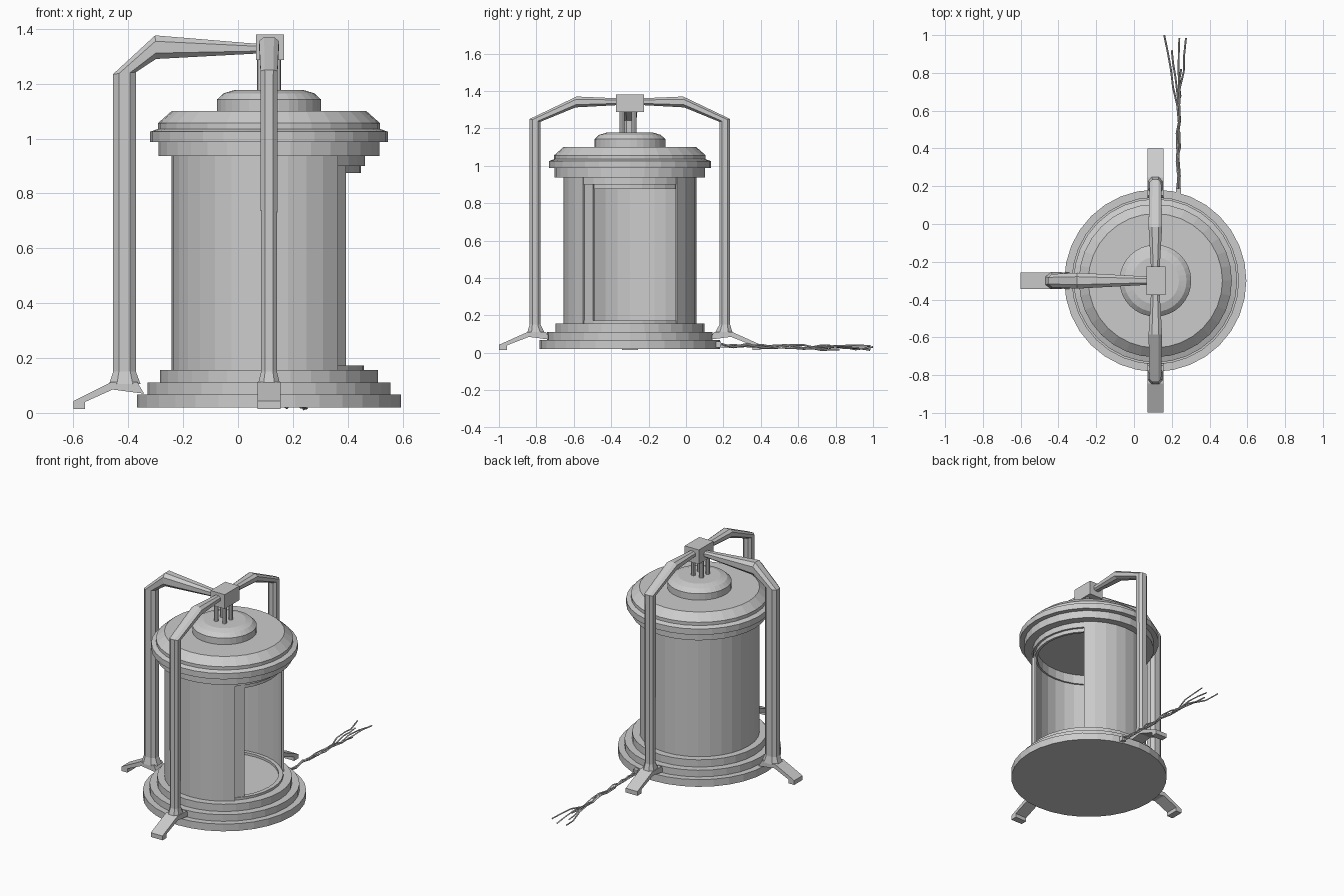
import bpy, bmesh, math, random
from mathutils import Vector, Matrix

if "Cube" in bpy.data.objects:
    bpy.data.objects.remove(bpy.data.objects["Cube"])

CX, CY = 0.113, -0.3
CENTER = Matrix.Translation((CX, CY, 0))
SEG = 32


def finish(bm, name, matrix=CENTER):
    bmesh.ops.remove_doubles(bm, verts=bm.verts, dist=1e-5)
    bmesh.ops.recalc_face_normals(bm, faces=bm.faces)
    me = bpy.data.meshes.new(name)
    bm.to_mesh(me)
    bm.free()
    ob = bpy.data.objects.new(name, me)
    ob.matrix_world = matrix
    bpy.context.collection.objects.link(ob)
    return ob


def lathe(name, profile, start=0, steps=SEG):
    """Sweep a closed (r, z) profile round the axis; partial sweeps get end caps."""
    bm = bmesh.new()
    full = steps == SEG
    rings = []
    for i in range(steps if full else steps + 1):
        a = math.radians(start) + 2 * math.pi * i / SEG
        rings.append([bm.verts.new((r * math.cos(a), r * math.sin(a), z)) for r, z in profile])
    n = len(profile)
    for i in range(steps):
        p, q = rings[i], rings[(i + 1) % len(rings)]
        for k in range(n):
            m = (k + 1) % n
            if profile[k][0] == 0 and profile[m][0] == 0:
                continue
            bm.faces.new((p[k], p[m], q[m], q[k]))
    if not full:
        bm.faces.new(rings[0])
        bm.faces.new(rings[-1][::-1])
    return finish(bm, name)


def tube_ring(r0, r1, z0, z1):
    return [(r0, z0), (r1, z0), (r1, z1), (r0, z1)]


def box(name, lo, hi):
    bm = bmesh.new()
    bmesh.ops.create_cube(bm, size=1)
    lo, hi = Vector(lo), Vector(hi)
    bmesh.ops.scale(bm, vec=hi - lo, verts=bm.verts)
    bmesh.ops.translate(bm, vec=(lo + hi) / 2, verts=bm.verts)
    return finish(bm, name, Matrix())


# Stepped base
lathe("base", [(0, 0.02), (0.482, 0.02), (0.482, 0.067), (0.443, 0.067), (0.443, 0.11),
               (0.398, 0.11), (0.398, 0.157), (0, 0.157)])

# Chamber wall, open on the right side, with full rims above and below
lathe("chamber_wall", tube_ring(0.343, 0.355, 0.155, 0.94), 45, 24)
lathe("upper_rim", tube_ring(0.335, 0.35, 0.9, 0.94))
lathe("upper_track", tube_ring(0.32, 0.336, 0.875, 0.94))
lathe("lower_rim", tube_ring(0.32, 0.347, 0.155, 0.172))
lathe("sliding_door", tube_ring(0.331, 0.342, 0.172, 0.9), -35 - 8 * 11.25, 8)

# Lid and cap
lathe("lid", [(0, 0.937), (0.402, 0.937), (0.402, 0.987), (0.433, 0.987), (0.433, 1.025),
              (0.405, 1.035), (0.405, 1.056), (0.355, 1.1), (0, 1.1)])
lathe("cap", [(0, 1.1), (0.19, 1.1), (0.19, 1.142), (0.165, 1.165), (0.125, 1.177), (0, 1.177)])

# Hanging rods and the block that joins the arms
for i in range(4):
    a = math.pi / 4 + i * math.pi / 2
    bm = bmesh.new()
    bmesh.ops.create_cone(bm, cap_ends=True, segments=8, radius1=0.014, radius2=0.014, depth=0.14)
    x, y = CX + 0.042 * math.cos(a), CY - 0.01 + 0.045 * math.sin(a)
    finish(bm, f"hanging_rod_{i}", Matrix.Translation((x, y, 1.235)))
box("arm_hub", (0.065, -0.375, 1.287), (0.167, -0.225, 1.38))


def leg(name, angle, sections, foot, foot_half):
    """Bent chamfered arm from (outer, inner, half width) sections, plus a sloping foot."""
    matrix = CENTER @ Matrix.Rotation(math.radians(angle), 4, 'Z')
    bm = bmesh.new()
    rings = []
    for (ro, zo), (ri, zi), w in sections:
        ring = []
        for t, s in ((0, -.5), (0, .5), (.25, 1), (.75, 1), (1, .5), (1, -.5), (.75, -1), (.25, -1)):
            ring.append(bm.verts.new((ro + (ri - ro) * t, s * w, zo + (zi - zo) * t)))
        rings.append(ring)
    for p, q in zip(rings, rings[1:]):
        for k in range(8):
            m = (k + 1) % 8
            bm.faces.new((p[k], p[m], q[m], q[k]))
    bm.faces.new(rings[0])
    bm.faces.new(rings[-1])
    finish(bm, name, matrix)
    bm = bmesh.new()
    face = bm.faces.new([bm.verts.new((r, -foot_half, z)) for r, z in foot])
    out = bmesh.ops.extrude_face_region(bm, geom=[face])
    verts = [g for g in out["geom"] if isinstance(g, bmesh.types.BMVert)]
    bmesh.ops.translate(bm, vec=(0, 2 * foot_half, 0), verts=verts)
    finish(bm, name + "_foot", matrix)


# Left leg is a little heavier than the front and back pair
foot = [(0.713, 0.015), (0.713, 0.043), (0.575, 0.112), (0.48, 0.112), (0.455, 0.07),
        (0.57, 0.085), (0.67, 0.04), (0.67, 0.015)]
leg("left_leg", 180,
    [((0.583, 0.105), (0.468, 0.105), 0.045), ((0.568, 0.15), (0.485, 0.15), 0.035),
     ((0.568, 1.235), (0.485, 1.242), 0.035), ((0.415, 1.376), (0.412, 1.29), 0.042),
     ((0.04, 1.345), (0.04, 1.31), 0.022)], foot, 0.043)
foot_pair = [(r - 0.014 if r > 0.6 else r - 0.03, z) for r, z in foot]
for name, angle in (("front_leg", 270), ("back_leg", 90)):
    leg(name, angle,
        [((0.55, 0.105), (0.455, 0.105), 0.04), ((0.536, 0.15), (0.478, 0.15), 0.029),
         ((0.536, 1.25), (0.478, 1.235), 0.031), ((0.285, 1.37), (0.29, 1.312), 0.036),
         ((0.05, 1.36), (0.05, 1.325), 0.022)], foot_pair, 0.042)

# Cable socket and frayed wires
box("cable_socket", (0.222, 0.155, 0.028), (0.25, 0.187, 0.06))
random.seed(4)
ends = [(0.16, 1.0), (0.2, 0.92), (0.24, 0.985), (0.275, 0.985), (0.25, 0.82)]
for i, (ex, ey) in enumerate(ends):
    cu = bpy.data.curves.new(f"wire_{i}", 'CURVE')
    cu.dimensions = '3D'
    cu.bevel_depth = 0.005
    cu.bevel_resolution = 0
    cu.use_fill_caps = True
    sp = cu.splines.new('POLY')
    pts = []
    for k in range(7):
        pts.append((0.235 + random.uniform(-.01, .01), 0.18 + 0.075 * k, 0.042 - 0.002 * k + random.uniform(-.012, .012)))
    for k in range(1, 5):
        t = k / 4
        pts.append((0.235 + (ex - 0.235) * t ** 0.8 + random.uniform(-.006, .006),
                    0.63 + (ey - 0.63) * t, 0.028 + random.uniform(-.016, .014)))
    pts[-1] = (ex, ey, pts[-1][2])
    sp.points.add(len(pts) - 1)
    for p, co in zip(sp.points, pts):
        p.co = (*co, 1)
    ob = bpy.data.objects.new(f"wire_{i}", cu)
    bpy.context.collection.objects.link(ob)
